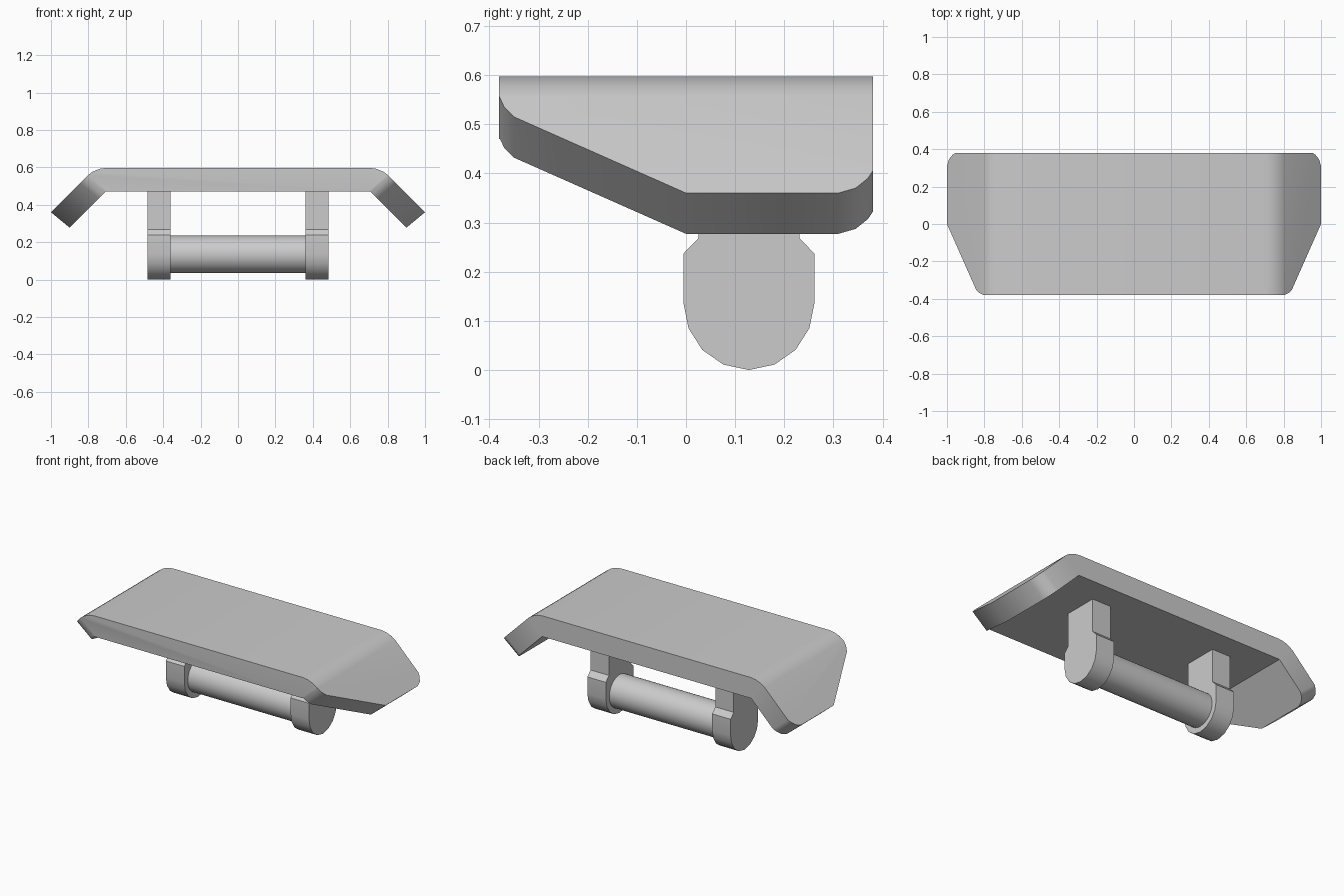
import bpy, bmesh, math
from mathutils import Vector

if "Cube" in bpy.data.objects:
    bpy.data.objects.remove(bpy.data.objects["Cube"], do_unlink=True)

grey = bpy.data.materials.new("plain_grey")
grey.use_nodes = True
colour = (0.6, 0.6, 0.6, 1)
grey.diffuse_color = colour
grey.node_tree.nodes["Principled BSDF"].inputs["Base Color"].default_value = colour


def finish(bm, name, angle=35):
    bmesh.ops.recalc_face_normals(bm, faces=bm.faces)
    mesh = bpy.data.meshes.new(name)
    bm.to_mesh(mesh)
    bm.free()
    mesh.materials.append(grey)
    obj = bpy.data.objects.new(name, mesh)
    bpy.context.collection.objects.link(obj)
    bpy.ops.object.select_all(action='DESELECT')
    obj.select_set(True)
    bpy.context.view_layer.objects.active = obj
    bpy.ops.object.shade_smooth_by_angle(angle=math.radians(angle))
    return obj


def prism(points, offset):
    bm = bmesh.new()
    face = bm.faces.new([bm.verts.new(p) for p in points])
    out = bmesh.ops.extrude_face_region(bm, geom=[face])
    verts = [v for v in out["geom"] if isinstance(v, bmesh.types.BMVert)]
    bmesh.ops.translate(bm, verts=verts, vec=offset)
    return bm


# Bent plate: cross-section extruded front to back
depth = 0.38
half = [(0.705, 0.597), (0.74, 0.592), (0.775, 0.578), (0.80, 0.56),
        (1.0, 0.36), (0.9, 0.277), (0.707, 0.47)]
section = half + [(-x, z) for x, z in reversed(half)]
plate = prism([(x, -depth, z) for x, z in section], (0, 2 * depth, 0))

# Trim the wings square to their slope: tapered front, rounded corners
outline = [(0.803, -0.38), (0.825, -0.37), (0.845, -0.35), (1.0, 0.0),
           (1.0, 0.31), (0.99, 0.345), (0.97, 0.37), (0.955, 0.38)]
for side in (1, -1):
    through = Vector((-0.1 * side, 0, -0.083))
    for (xa, ya), (xb, yb) in zip(outline, outline[1:]):
        if xa == xb:
            continue
        a = Vector((xa * side, ya, 1.36 - xa))
        b = Vector((xb * side, yb, 1.36 - xb))
        normal = (b - a).cross(through).normalized()
        if normal.dot(a - Vector((0, 0, 0.54))) < 0:
            normal.negate()
        cut = bmesh.ops.bisect_plane(
            plate, geom=plate.verts[:] + plate.edges[:] + plate.faces[:],
            plane_co=a, plane_no=normal, dist=1e-5, clear_outer=True)
        rim = [e for e in cut["geom_cut"] if isinstance(e, bmesh.types.BMEdge)]
        bmesh.ops.holes_fill(plate, edges=[e for e in rim if e.is_boundary], sides=0)
finish(plate, "bent_plate")

# Two hanging lugs with shoulders and a rounded foot
pin_y, pin_z = 0.128, 0.135
lug_half = [(0.103, 0.475), (0.103, 0.268), (0.133, 0.237), (0.133, 0.135),
            (0.123, 0.085), (0.095, 0.041), (0.052, 0.011)]
lug_profile = lug_half + [(0, 0)] + [(-y, z) for y, z in reversed(lug_half)]
for name, x in (("left_lug", 0.36), ("right_lug", -0.485)):
    finish(prism([(x, pin_y + y, z) for y, z in lug_profile], (0.125, 0, 0)), name)

# Round pin between the lugs
pin = bmesh.new()
bmesh.ops.create_cone(pin, cap_ends=True, segments=32, radius1=0.1, radius2=0.1, depth=0.74)
for v in pin.verts:
    x, y, z = v.co
    v.co = (z, pin_y + y, pin_z + x)
finish(pin, "cross_pin")
